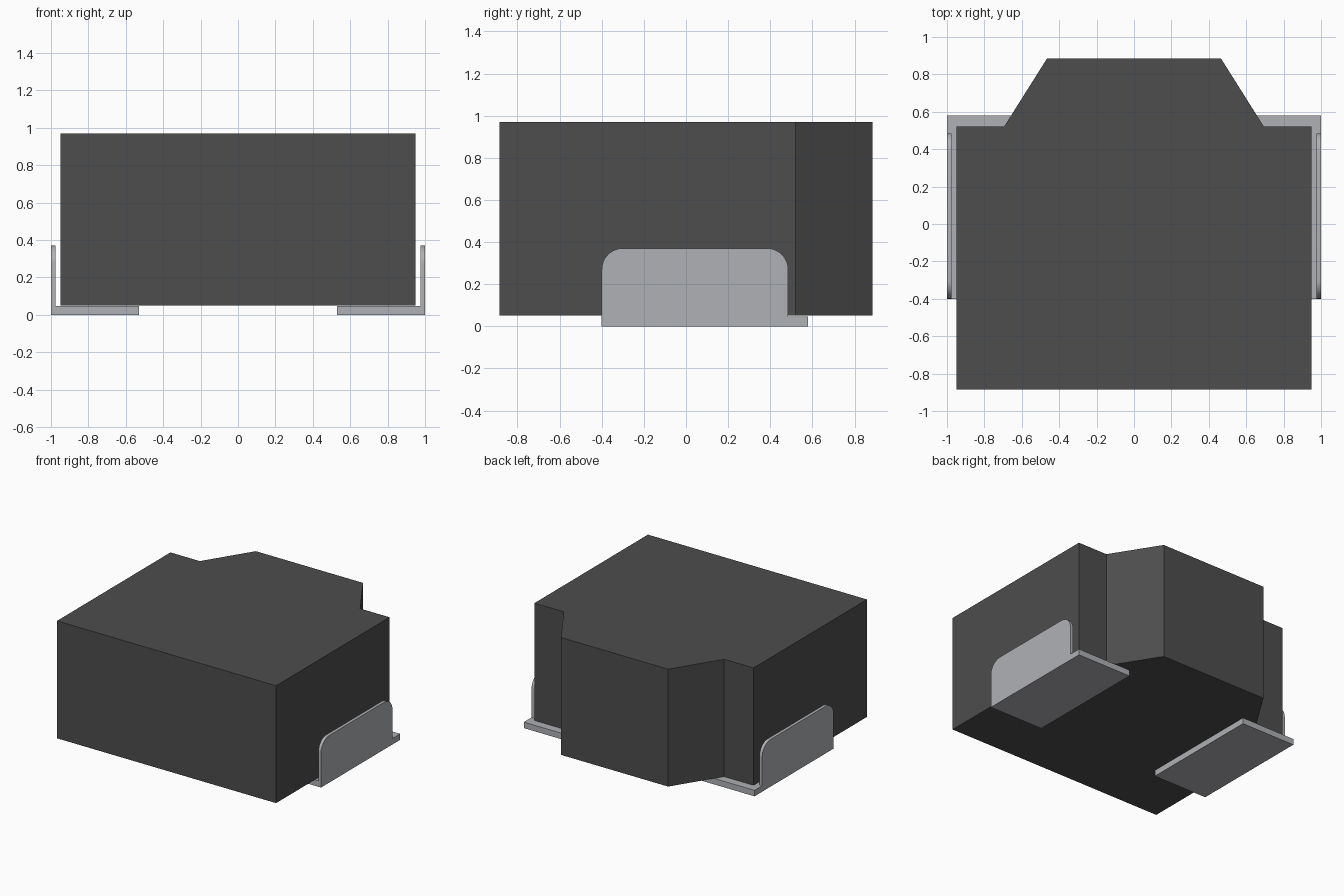
import bpy
import bmesh
from math import cos, sin, pi
from mathutils import Vector

cube = bpy.data.objects.get("Cube")
if cube:
    bpy.data.objects.remove(cube, do_unlink=True)


def material(name, rgb, metallic=0.0):
    mat = bpy.data.materials.new(name)
    mat.use_nodes = True
    mat.diffuse_color = (*rgb, 1)
    bsdf = next(n for n in mat.node_tree.nodes if n.type == 'BSDF_PRINCIPLED')
    bsdf.inputs["Base Color"].default_value = (*rgb, 1)
    return mat


def prism(name, profile, offset, mat):
    """Extrude a closed 3D profile along an offset vector."""
    bm = bmesh.new()
    face = bm.faces.new([bm.verts.new(p) for p in profile])
    result = bmesh.ops.extrude_face_region(bm, geom=[face])
    moved = [v for v in result["geom"] if isinstance(v, bmesh.types.BMVert)]
    bmesh.ops.translate(bm, verts=moved, vec=Vector(offset))
    bmesh.ops.recalc_face_normals(bm, faces=bm.faces)
    mesh = bpy.data.meshes.new(name)
    bm.to_mesh(mesh)
    bm.free()
    mesh.materials.append(mat)
    obj = bpy.data.objects.new(name, mesh)
    bpy.context.collection.objects.link(obj)
    return obj


charcoal = material("charcoal plastic", (0.075, 0.075, 0.075))
silver = material("silver metal", (0.43, 0.44, 0.46))

# Body: block with a tapered projection at the back
half = [(0.95, -0.885), (0.95, 0.52), (0.695, 0.52), (0.465, 0.885)]
outline = half + [(-x, y) for x, y in reversed(half)]
prism("body", [(x, y, 0.05) for x, y in outline], (0, 0, 0.92), charcoal)

# Upright tab outline with rounded upper corners
front, back, top, radius = -0.40, 0.485, 0.37, 0.10
tab = [(front, 0.0), (back, 0.0)]
for cy, start in ((back - radius, 0), (front + radius, pi / 2)):
    for i in range(9):
        a = start + i * pi / 16
        tab.append((cy + radius * cos(a), top - radius + radius * sin(a)))

# Terminals: a foot under the body and a tab beside it, on each side
for side, s in (("left", 1), ("right", -1)):
    foot = [(0.53, front), (0.976, front), (0.976, back), (1.0, back),
            (1.0, 0.58), (0.53, 0.58)]
    prism(side + "_terminal_foot", [(s * x, y, 0) for x, y in foot],
          (0, 0, 0.047), silver)
    plate = prism(side + "_terminal_tab", [(s * 0.976, y, z) for y, z in tab],
                  (s * 0.024, 0, 0), silver)
    bpy.ops.object.select_all(action='DESELECT')
    plate.select_set(True)
    bpy.context.view_layer.objects.active = plate
    bpy.ops.object.shade_smooth_by_angle()
